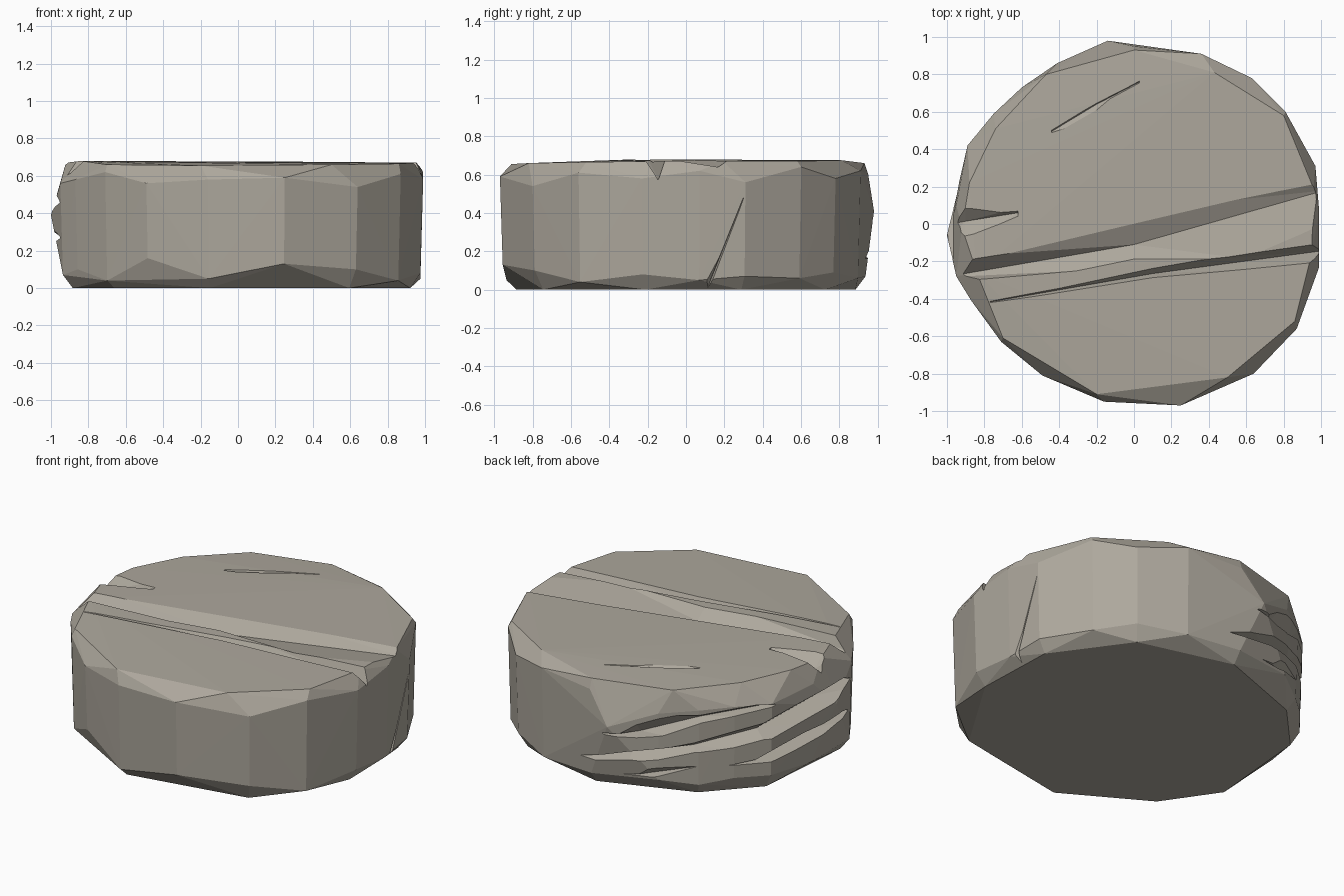
import bpy, bmesh, math

stone = bpy.data.materials.new("warm grey stone")
stone.diffuse_color = (0.42, 0.39, 0.335, 1)


def finish(bm, name):
    me = bpy.data.meshes.new(name)
    bmesh.ops.recalc_face_normals(bm, faces=bm.faces)
    bm.to_mesh(me)
    bm.free()
    ob = bpy.data.objects.new(name, me)
    bpy.context.collection.objects.link(ob)
    return ob


# --- Faceted stone disc: hull of a top rim, a side outline and a bottom rim ---
# side outline: x, y, low height, high height
outline = [
    (-0.95, -0.28, .07, .56), (-0.87, -0.41, .10, .58), (-0.71, -0.63, .04, .62),
    (-0.49, -0.81, .16, .56), (-0.16, -0.95, .05, .58), (0.25, -0.97, .13, .59),
    (0.64, -0.80, .10, .54), (0.87, -0.56, .04, .61), (0.99, -0.23, .08, .58),
    (0.99, 0.07, .05, .62), (0.97, 0.31, .07, .56), (0.81, 0.60, .06, .64),
    (0.63, 0.78, .09, .58), (0.36, 0.91, .06, .62), (0.00, 0.95, .07, .60),
    (-0.41, 0.86, .10, .52), (-0.60, 0.73, .07, .54), (-0.75, 0.59, .10, .55),
    (-0.89, 0.42, .09, .54), (-0.95, 0.10, .07, .56),
]
top_rim = [
    (-0.84, -0.26, .68), (-0.70, -0.61, .66), (-0.20, -0.91, .655), (0.50, -0.82, .66),
    (0.86, -0.52, .665), (0.95, -0.16, .67), (0.96, 0.19, .67), (0.80, 0.58, .67),
    (0.43, 0.81, .675), (0.00, 0.93, .66), (-0.47, 0.80, .66), (-0.74, 0.51, .67),
    (-0.88, 0.22, .675), (-0.92, -0.02, .67),
]
bulges = [(-1.0, -0.06, .39), (-0.14, 0.98, .41)]

points = top_rim + bulges
for i, (x, y, low, high) in enumerate(outline):
    points += [(x, y, high), (x * .985, y * .985, low)]
    if i % 2 == 0:
        points.append((x * .93, y * .93, 0))
bm = bmesh.new()
for p in points:
    bm.verts.new(p)
hull = bmesh.ops.convex_hull(bm, input=bm.verts)
loose = [v for v in bm.verts if not v.link_faces]
bmesh.ops.delete(bm, geom=loose, context='VERTS')
disc = finish(bm, "stone_disc")
disc.data.materials.append(stone)


# --- Wedge cutters: triangular sections lofted along a crack ---
def carve(sections):
    bm = bmesh.new()
    rows = [[bm.verts.new(p) for p in s] for s in sections]
    for r, s in zip(rows, rows[1:]):
        for i in range(3):
            j = (i + 1) % 3
            bm.faces.new((r[i], r[j], s[j]))
            bm.faces.new((r[i], s[j], s[i]))
    bm.faces.new(rows[0])
    bm.faces.new(rows[-1])
    cutter = finish(bm, "crack_cutter")
    cutter.hide_render = True
    mod = disc.modifiers.new("crack", 'BOOLEAN')
    mod.operation = 'DIFFERENCE'
    mod.solver = 'EXACT'
    mod.object = cutter
    bpy.context.view_layer.objects.active = disc
    bpy.ops.object.modifier_apply(modifier=mod.name)
    bpy.data.objects.remove(cutter)


def top_crack(stations, surface=.67):
    """stations: x, y of crack floor, lower edge y, upper edge y, depth"""
    out = []
    for x, y, lo, hi, d in stations:
        k = (d + .04) / d
        out.append([(x, y, surface - d),
                    (x, y + (lo - y) * k, surface + .04),
                    (x, y + (hi - y) * k, surface + .04)])
    carve(out)


def side_crack(stations):
    """stations: angle, height, depth, spread below, spread above"""
    out = []
    for deg, z, d, down, up in stations:
        c, s = math.cos(math.radians(deg)), math.sin(math.radians(deg))
        r = .96 - d
        out.append([(c * r, s * r, z), (c * 1.1, s * 1.1, z - down),
                    (c * 1.1, s * 1.1, z + up)])
    carve(out)


# long cracks across the top
top_crack([(-1.02, -.285, -.31, -.22, .07), (0, -.11, -.18, -.01, .05),
           (1.02, .18, .0, .225, .03)])
top_crack([(-.77, -.417, -.42, -.414, .01), (.1, -.265, -.285, -.24, .04),
           (1.03, -.14, -.20, -.10, .10)])
# notch in the left rim and the hairline crack at the back
top_crack([(-.62, .06, .05, .065, .01), (-.90, .015, -.06, .08, .06),
           (-1.04, -.01, -.09, .09, .13)])
top_crack([(-.44, .495, .49, .50, .01), (-.2, .64, .615, .645, .015),
           (.03, .76, .755, .765, .01)])

# layered chips around the back left side
side_crack([(85, .16, .02, .02, .02), (105, .24, .08, .12, .07), (128, .30, .08, .10, .14),
            (152, .36, .08, .10, .16), (180, .43, .08, .08, .17), (195, .46, .01, .02, .02)])
side_crack([(96, .36, .01, .02, .02), (108, .37, .08, .04, .20),
            (130, .48, .07, .08, .12), (156, .53, .01, .02, .02)])
side_crack([(96, .09, .01, .02, .02), (112, .12, .07, .05, .18), (132, .20, .01, .02, .02)])
side_crack([(138, .18, .01, .02, .02), (158, .20, .07, .06, .15),
            (178, .24, .07, .06, .13), (194, .27, .01, .02, .02)])

# slanted crack in the right side
carve([[(.92, .10, -.02), (1.05, .03, -.02), (1.05, .13, -.02)],
       [(.955, .30, .48), (1.05, .295, .48), (1.05, .305, .48)]])

for p in disc.data.polygons:
    p.use_smooth = False
